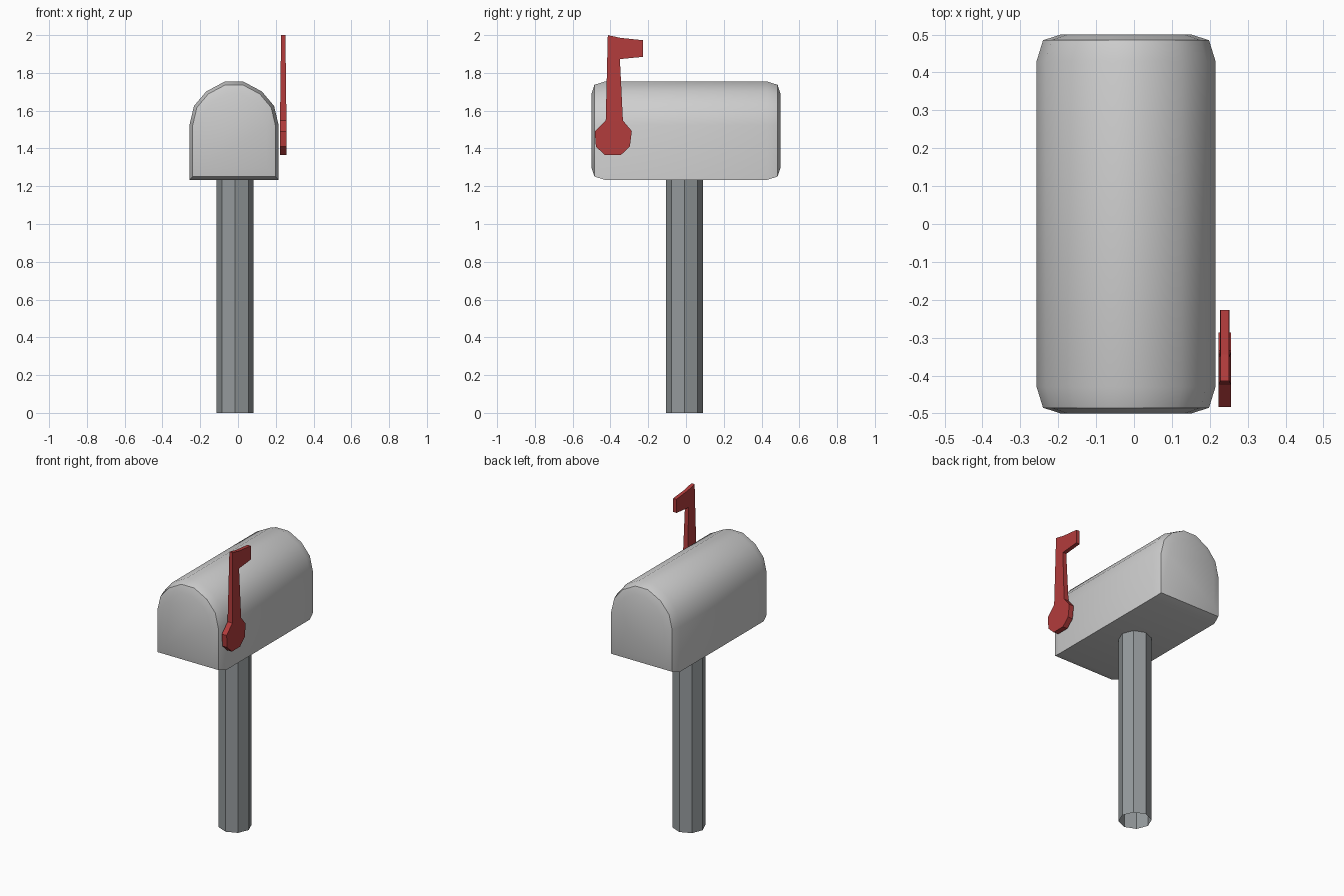
import bpy, bmesh, math

if "Cube" in bpy.data.objects:
    bpy.data.objects.remove(bpy.data.objects["Cube"])


def material(name, rgb):
    m = bpy.data.materials.new(name)
    m.diffuse_color = (*rgb, 1)
    m.use_nodes = True
    m.node_tree.nodes["Principled BSDF"].inputs["Base Color"].default_value = m.diffuse_color
    return m


def finish(bm, name, mat):
    bmesh.ops.recalc_face_normals(bm, faces=bm.faces)
    me = bpy.data.meshes.new(name)
    bm.to_mesh(me)
    bm.free()
    me.materials.append(mat)
    ob = bpy.data.objects.new(name, me)
    bpy.context.collection.objects.link(ob)
    return ob


def bridge(bm, a, b):
    n = len(a)
    for i in range(n):
        bm.faces.new((a[i], a[(i + 1) % n], b[(i + 1) % n], b[i]))


light_grey = material("light grey metal", (0.62, 0.62, 0.62))
post_grey = material("post grey", (0.30, 0.325, 0.335))
red = material("flag red", (0.45, 0.045, 0.045))

# Mailbox body: arched section, lofted along y with slightly domed ends
CX, CZ, HW, HH = -0.021, 1.494, 0.236, 0.26
half = [(HW, -HH), (HW, 0.03), (0.212, 0.131), (0.147, 0.208), (0.049, HH)]
section = half + [(-x, z) for x, z in reversed(half)]
bm = bmesh.new()
rings = []
for y, d in [(-0.5, 0.064), (-0.485, 0.017), (-0.43, 0), (0.43, 0), (0.485, 0.017), (0.5, 0.064)]:
    sx, sz = 1 - d / HW, 1 - d / HH
    rings.append([bm.verts.new((CX + x * sx, y, CZ + z * sz)) for x, z in section])
for a, b in zip(rings, rings[1:]):
    bridge(bm, a, b)
bm.faces.new(rings[0])
bm.faces.new(rings[-1])
body = finish(bm, "mailbox_body", light_grey)
bpy.context.view_layer.objects.active = body
body.select_set(True)
bpy.ops.object.shade_smooth_by_angle(angle=math.radians(40))

# Post: eight-sided tube, open at the ends
bm = bmesh.new()
rings = [[bm.verts.new((-0.015 + 0.098 * math.cos(i * math.pi / 4),
                        -0.008 + 0.098 * math.sin(i * math.pi / 4), z)) for i in range(8)]
         for z in (0, 1.24)]
bridge(bm, *rings)
finish(bm, "post", post_grey)

# Signal flag: (y, z) outline, thinner towards the top
outline = [(-0.414, 2.0), (-0.345, 1.985), (-0.227, 1.973), (-0.227, 1.885), (-0.35, 1.873),
           (-0.334, 1.548), (-0.287, 1.492), (-0.297, 1.41), (-0.345, 1.365), (-0.43, 1.365),
           (-0.477, 1.41), (-0.483, 1.49), (-0.425, 1.548)]
bm = bmesh.new()
sides = []
for s in (-1, 1):
    sides.append([bm.verts.new((0.2395 + s * (0.017 - 0.0055 * max(0, (z - 1.548) / 0.452)), y, z))
                  for y, z in outline])
bridge(bm, *sides)
for v in sides:
    for idx in ((1, 2, 3, 4), (0, 1, 4, 5, 12), range(5, 13)):  # banner, arm, round base
        bm.faces.new([v[i] for i in idx])
finish(bm, "signal_flag", red)
